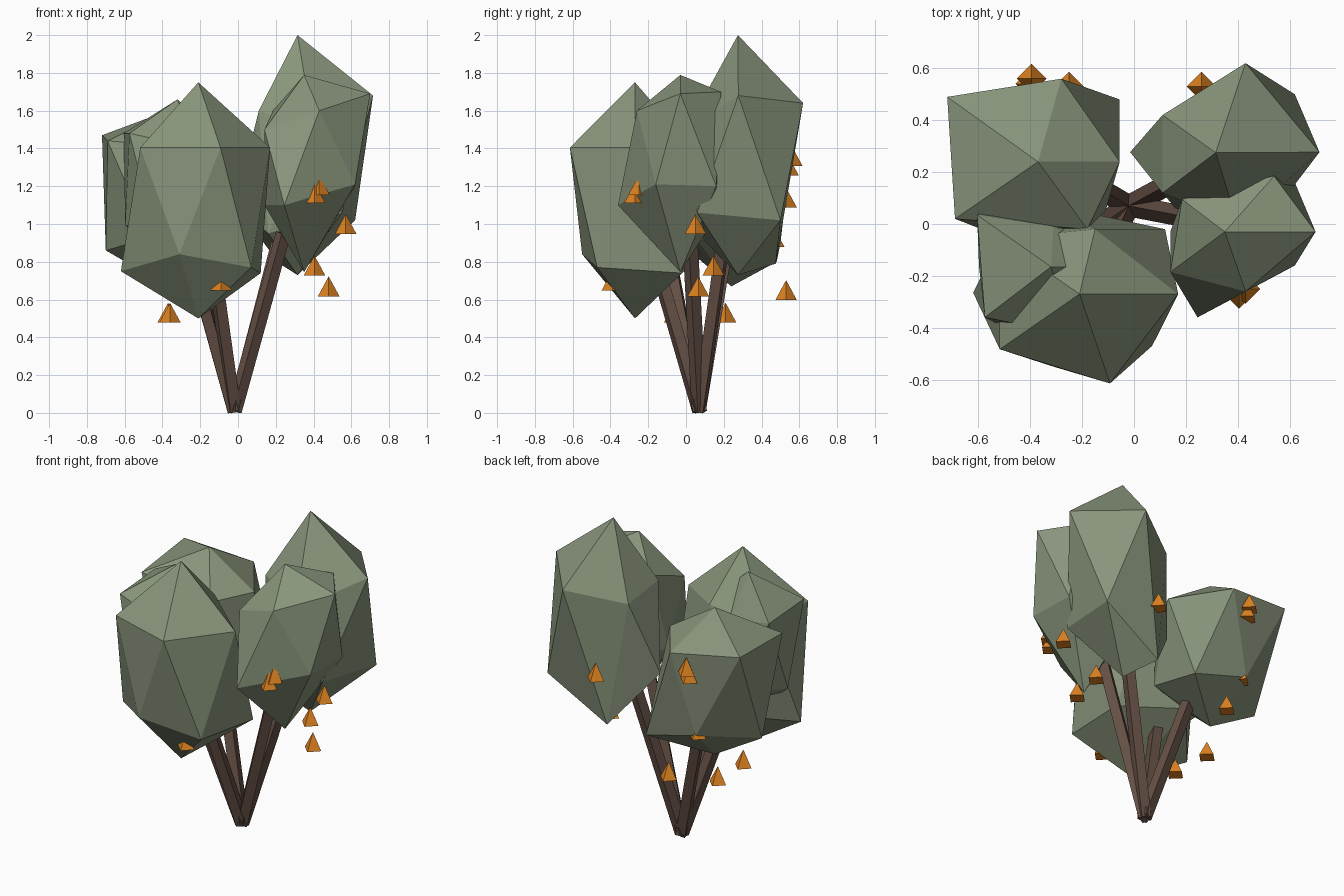
import bpy
import bmesh
from mathutils import Vector

cube = bpy.data.objects.get("Cube")
if cube:
    bpy.data.objects.remove(cube, do_unlink=True)


def make_material(name, colour):
    mat = bpy.data.materials.new(name)
    mat.use_nodes = True
    mat.diffuse_color = (*colour, 1)
    mat.node_tree.nodes["Principled BSDF"].inputs["Base Color"].default_value = (*colour, 1)
    return mat


leaf_green = make_material("leaf_green", (0.25, 0.30, 0.20))
bark_brown = make_material("bark_brown", (0.13, 0.08, 0.06))
fruit_orange = make_material("fruit_orange", (0.74, 0.23, 0.015))


def finish(bm, name, material):
    bmesh.ops.recalc_face_normals(bm, faces=bm.faces)
    mesh = bpy.data.meshes.new(name)
    bm.to_mesh(mesh)
    bm.free()
    mesh.materials.append(material)
    obj = bpy.data.objects.new(name, mesh)
    bpy.context.collection.objects.link(obj)
    return obj


def crown(name, centre, size, pulls):
    """Stretched icosahedron; each pull moves the closest free corner."""
    bm = bmesh.new()
    bmesh.ops.create_icosphere(bm, subdivisions=1, radius=1)
    bmesh.ops.scale(bm, vec=size, verts=bm.verts)
    bmesh.ops.translate(bm, vec=centre, verts=bm.verts)
    # The two poles stay in place
    free = sorted(bm.verts, key=lambda v: v.co.z)[1:-1]
    for target in map(Vector, pulls):
        corner = min(free, key=lambda v: (v.co - target).length)
        corner.co = target
        free.remove(corner)
    finish(bm, name, leaf_green)


def branch(name, start, end, radius):
    """Square rod between two points."""
    start, end = Vector(start), Vector(end)
    bm = bmesh.new()
    bmesh.ops.create_cone(bm, cap_ends=True, segments=4, radius1=radius,
                          radius2=radius, depth=(end - start).length)
    obj = finish(bm, name, bark_brown)
    obj.location = (start + end) / 2
    obj.rotation_mode = 'QUATERNION'
    obj.rotation_quaternion = (end - start).to_track_quat('Z', 'Y')


def fruit(name, centre):
    """Small four-sided pyramid."""
    bm = bmesh.new()
    bmesh.ops.create_cone(bm, cap_ends=True, segments=4, radius1=0.057,
                          radius2=0, depth=0.105)
    finish(bm, name, fruit_orange).location = centre


# Leaf crowns
crown("front_crown", (-0.21, -0.27, 1.125), (0.425, 0.405, 0.625), [
    (-0.62, -0.265, 0.75), (-0.31, -0.55, 0.84), (0.07, -0.47, 0.77),
    (0.12, -0.02, 0.74), (-0.15, -0.02, 1.46)])
crown("side_crown", (-0.32, -0.165, 1.2), (0.31, 0.31, 0.46), [
    (-0.605, 0.035, 1.48), (-0.575, -0.36, 1.48), (-0.44, -0.43, 0.95),
    (-0.31, -0.01, 1.42)])
crown("back_right_crown", (-0.37, 0.24, 1.135), (0.36, 0.36, 0.465), [
    (-0.72, 0.49, 1.47), (-0.28, 0.56, 1.41), (-0.055, 0.24, 1.4),
    (-0.18, -0.02, 1.4), (-0.69, 0.02, 1.44), (-0.055, 0.48, 0.8),
    (-0.7, 0.24, 0.86), (-0.42, 0.5, 0.9)])
crown("back_left_crown", (0.315, 0.275, 1.365), (0.44, 0.4, 0.635), [
    (0.715, 0.277, 1.68), (0.43, 0.62, 1.64), (0.11, 0.42, 1.56),
    (0.11, 0.12, 1.6), (0.4, 0, 1.5), (0.62, 0.5, 1.02),
    (0.22, 0.475, 0.79), (-0.015, 0.277, 1.1), (0.16, 0.06, 0.95),
    (0.55, 0.06, 1.06)])
crown("front_left_crown", (0.35, -0.03, 1.267), (0.39, 0.39, 0.522), [
    (0.7, -0.03, 1.69), (0.43, -0.26, 1.6), (0.14, -0.185, 1.5),
    (0.185, 0.095, 1.6), (0.54, 0.185, 1.7), (0.62, 0.16, 1.2),
    (0.62, -0.16, 1.21), (0.245, -0.36, 1.1), (0.14, -0.03, 1.1),
    (0.25, 0.2, 1.1)])

# Branches fanning out from one foot
tips = [(-0.13, -0.16, 0.8), (-0.24, -0.08, 0.8), (-0.24, 0.2, 0.8),
        (0.22, 0.2, 0.93), (0.24, 0.02, 0.95)]
for i, tip in enumerate(tips):
    branch(f"branch_{i + 1}", (-0.02, 0.07, 0.01), tip, 0.041)

# Hanging fruit
spots = [(0.405, -0.27, 1.165), (0.43, -0.25, 1.205), (0.57, 0.05, 1.0),
         (0.405, 0.145, 0.78), (0.48, 0.065, 0.67), (-0.37, 0.21, 0.53),
         (-0.36, -0.06, 0.53), (-0.09, -0.39, 0.7), (-0.395, 0.56, 1.36),
         (-0.4, 0.54, 1.31), (0.26, 0.53, 1.14), (-0.25, 0.53, 0.65),
         (-0.41, 0.465, 0.93)]
for i, spot in enumerate(spots):
    fruit(f"fruit_{i + 1}", spot)
